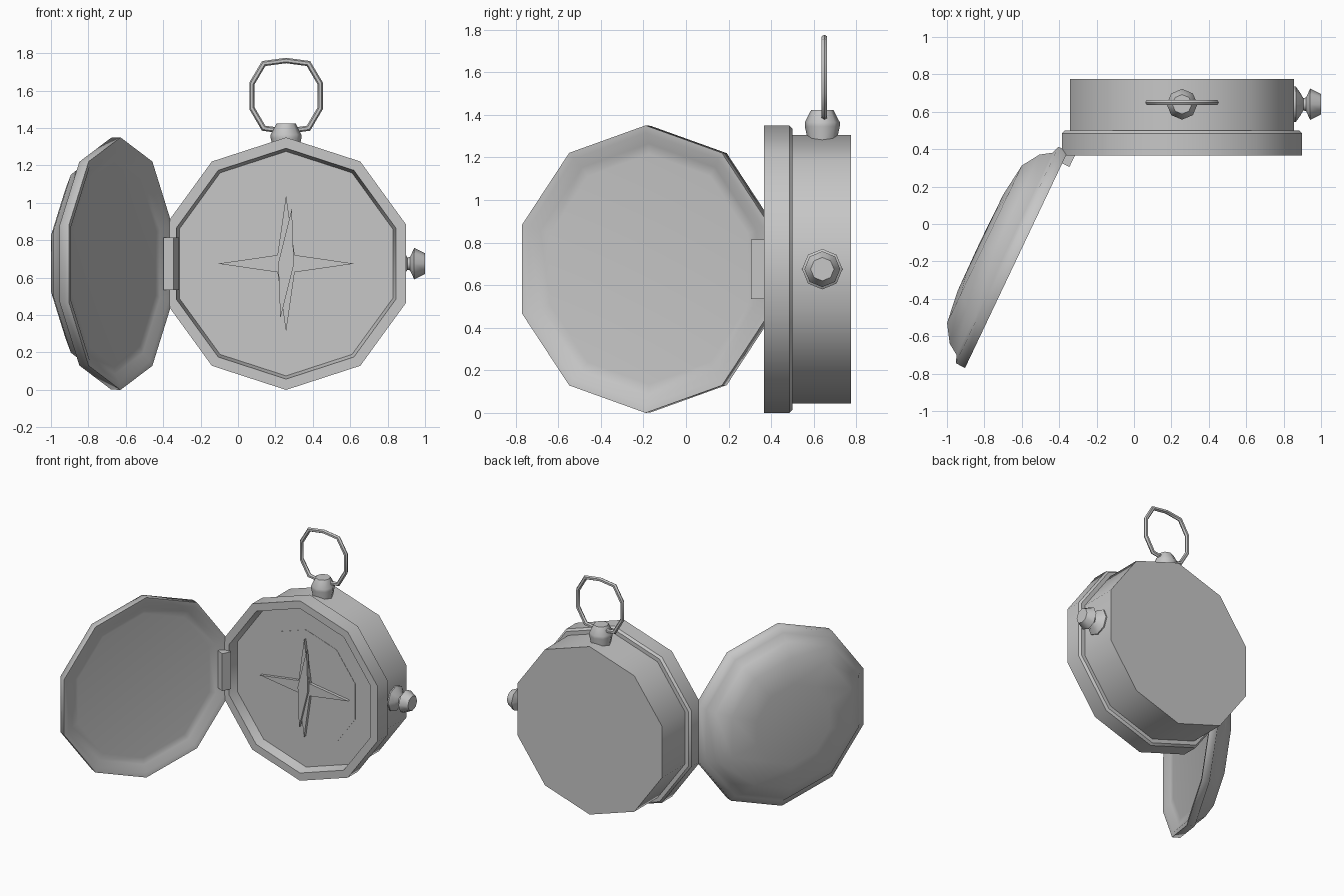
import bpy, bmesh, math
from mathutils import Matrix, Vector

if "Cube" in bpy.data.objects:
    bpy.data.objects.remove(bpy.data.objects["Cube"])

metal = bpy.data.materials.new("grey metal")
metal.diffuse_color = (0.57, 0.57, 0.57, 1)
metal.use_nodes = True
metal.node_tree.nodes["Principled BSDF"].inputs["Base Color"].default_value = metal.diffuse_color

CX, CZ = 0.257, 0.675          # centre of the case
Y = Vector((0, 1, 0))


def finish(name, bm, angle=40):
    """Turn a bmesh into a named object, smooth except at sharp edges."""
    bmesh.ops.remove_doubles(bm, verts=bm.verts, dist=1e-5)
    bmesh.ops.recalc_face_normals(bm, faces=bm.faces)
    me = bpy.data.meshes.new(name)
    bm.to_mesh(me)
    bm.free()
    me.materials.append(metal)
    ob = bpy.data.objects.new(name, me)
    bpy.context.collection.objects.link(ob)
    bpy.ops.object.select_all(action='DESELECT')
    ob.select_set(True)
    bpy.context.view_layer.objects.active = ob
    bpy.ops.object.shade_smooth_by_angle(angle=math.radians(angle))
    return ob


def lathe(name, profile, origin, axis, ref, sides, angle=40):
    """Revolve (distance along axis, radius) pairs; ref points to one corner."""
    bm = bmesh.new()
    axis, ref, origin = Vector(axis), Vector(ref), Vector(origin)
    side = axis.cross(ref)
    rings = []
    for d, r in profile:
        if r == 0:
            rings.append([bm.verts.new(origin + axis * d)] * sides)
        else:
            rings.append([bm.verts.new(
                origin + axis * d
                + ref * r * math.cos(math.tau * i / sides)
                + side * r * math.sin(math.tau * i / sides))
                for i in range(sides)])
    for a, b in zip(rings, rings[1:]):
        for i in range(sides):
            j = (i + 1) % sides
            corners = list(dict.fromkeys([a[i], a[j], b[j], b[i]]))
            if len(corners) > 2:
                bm.faces.new(corners)
    return finish(name, bm, angle)


def plate(name, points, y_front, y_back):
    """Extrude an outline of (x, z) points, relative to the case centre."""
    bm = bmesh.new()
    face = bm.faces.new([bm.verts.new((CX + x, y_front, CZ + z)) for x, z in points])
    new = bmesh.ops.extrude_face_region(bm, geom=[face])["geom"]
    bmesh.ops.translate(bm, vec=Y * (y_back - y_front),
                        verts=[v for v in new if isinstance(v, bmesh.types.BMVert)])
    return finish(name, bm, 20)


# Case: recessed face, raised rim and narrower drum behind it
FLOOR = 0.44
lathe("case", [(FLOOR, 0), (FLOOR, 0.60), (0.367, 0.617), (0.367, 0.675),
               (0.485, 0.675), (0.50, 0.66), (0.50, 0.63), (0.775, 0.63), (0.775, 0)],
      (CX, 0, CZ), (0, 1, 0), (0, 0, 1), 10)

# Dial, compass star and pointer
lathe("dial", [(FLOOR - 0.002, 0), (FLOOR - 0.002, 0.43), (FLOOR, 0.43)],
      (CX, 0, CZ), (0, 1, 0), (0, 0, 1), 10)
star = []
for i in range(8):
    r = 0.065 if i % 2 else 0.365
    star.append((r * math.sin(i * math.pi / 4), r * math.cos(i * math.pi / 4)))
plate("compass_star", star, FLOOR - 0.024, FLOOR)
tilt = Matrix.Rotation(math.radians(-6), 2)
needle = [tilt @ Vector(p) for p in ((0, 0.295), (0.042, 0), (0, -0.295), (-0.042, 0))]
plate("needle", needle, FLOOR - 0.04, FLOOR - 0.02)

# Open lid: domed outside, shallow flat recess inside
swing = math.radians(25.4)
out = Vector((-math.cos(swing), math.sin(swing), 0))
lathe("lid", [(0.038, 0), (0.038, 0.54), (0.033, 0.59), (0.004, 0.64),
              (0, 0.675), (0.056, 0.673), (0.07, 0.63), (0.13, 0.588),
              (0.19, 0.49), (0.213, 0.30), (0.217, 0)],
      (-0.628, -0.19, CZ), out, (0, 0, 1), 10, 75)

# Hinge block
bm = bmesh.new()
bmesh.ops.create_cube(bm, size=1, matrix=Matrix.Translation((-0.357, 0.35, CZ))
                      @ Matrix.Rotation(-swing, 4, 'Z')
                      @ Matrix.Diagonal((0.06, 0.07, 0.28, 1)))
finish("hinge", bm)

# Stem on top of the case
lathe("stem", [(1.25, 0), (1.25, 0.07), (1.29, 0.07), (1.345, 0.082), (1.365, 0.082),
               (1.423, 0.052), (1.423, 0)],
      (CX, 0.64, 0), (0, 0, 1), (1, 0, 0), 8, 50)

# Hanging loop: ten-sided ring with a thin section, squared off at the shoulders
R, TUBE = 0.196, 0.015
section = [(TUBE * math.sin(math.tau * k / 6), R + TUBE * math.cos(math.tau * k / 6))
           for k in range(7)]
loop = lathe("hanging_loop", section, (0, 0, 0), (0, 1, 0), (0, 0, 1), 10, 50)
for v in loop.data.vertices:
    if abs(v.co.x) > 0.01:
        v.co.z *= 1.13
        if abs(v.co.z) > 0.1:
            v.co.x *= 1.06
loop.data.transform(Matrix.Translation((CX, 0.65, 1.572))
                    @ Matrix.Diagonal((0.98, 1, 0.965, 1)))

# Side knob with a waisted neck
lathe("side_knob", [(0.82, 0), (0.82, 0.095), (0.865, 0.095), (0.89, 0.06),
                    (0.905, 0.033), (0.92, 0.036), (0.942, 0.084), (1.0, 0.055), (1.0, 0)],
      (0, 0.64, CZ), (1, 0, 0), (0, 0, 1), 8, 50)
